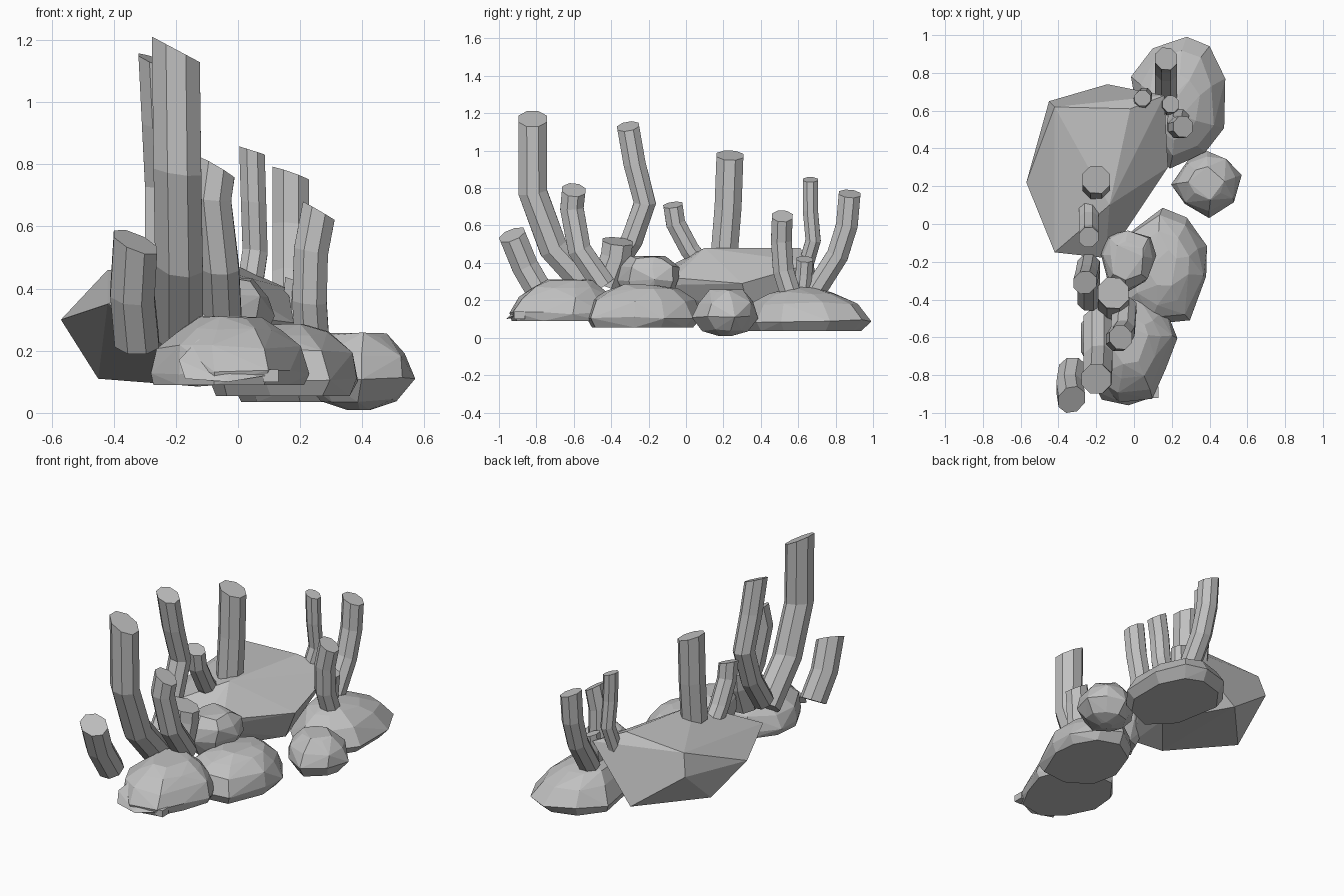
import bpy, bmesh, math, random
from mathutils import Vector

random.seed(4)
stone = bpy.data.materials.new("stone grey")
stone.diffuse_color = (0.53, 0.53, 0.53, 1)


def finish(name, bm):
    bmesh.ops.recalc_face_normals(bm, faces=bm.faces[:])
    me = bpy.data.meshes.new(name)
    bm.to_mesh(me)
    bm.free()
    me.materials.append(stone)
    ob = bpy.data.objects.new(name, me)
    bpy.context.collection.objects.link(ob)


def hull(name, points):
    """Faceted convex stone around a set of points."""
    bm = bmesh.new()
    for p in points:
        bm.verts.new(p)
    out = bmesh.ops.convex_hull(bm, input=bm.verts[:])
    junk = {v for v in out["geom_interior"] + out["geom_unused"]
            if isinstance(v, bmesh.types.BMVert) and v.is_valid}
    bmesh.ops.delete(bm, geom=list(junk), context='VERTS')
    bmesh.ops.dissolve_limit(bm, angle_limit=math.radians(4),
                             verts=bm.verts[:], edges=bm.edges[:])
    finish(name, bm)


def rock(name, outline, levels, centre, jitter=0.012):
    """Outline scaled about a centre at each (scale, z) level."""
    pts = []
    for i, (s, z) in enumerate(levels):
        for x, y in outline:
            j = 0 if i == 0 else jitter
            pts.append((centre[0] + (x - centre[0]) * s + random.uniform(-j, j),
                        centre[1] + (y - centre[1]) * s + random.uniform(-j, j),
                        z + random.uniform(-j, j) * 0.7))
    hull(name, pts)


def tube(name, path, r, slope, sides=8):
    """Bent prism along a path, with its top cut sloping down towards +x."""
    bm = bmesh.new()
    P = [Vector(p) for p in path]
    rings = []
    for i, p in enumerate(P):
        t = (P[min(i + 1, len(P) - 1)] - P[max(i - 1, 0)]).normalized()
        u = Vector((1, 0, 0))
        u = (u - t * u.dot(t)).normalized()
        v = t.cross(u)
        ring = []
        for k in range(sides):
            a = math.tau * (k + 0.5) / sides
            c = p + (u * math.cos(a) + v * math.sin(a)) * r
            # the cut fades to level rings further down
            c += t * slope * (1 if i == 0 else 0.3) * math.cos(a) * r
            ring.append(bm.verts.new(c))
        rings.append(ring)
    for a, b in zip(rings, rings[1:]):
        for k in range(sides):
            n = (k + 1) % sides
            bm.faces.new((a[k], a[n], b[n], b[k]))
    bm.faces.new(rings[0])
    bm.faces.new(rings[-1])
    finish(name, bm)


# large angular boulder
hull("main_boulder", [
    (-0.42, 0.62, 0.46), (-0.02, 0.61, 0.48), (-0.13, 0.10, 0.48),
    (-0.57, 0.22, 0.30), (-0.42, -0.15, 0.35), (-0.45, 0.65, 0.33),
    (-0.14, 0.74, 0.10), (0.16, 0.68, 0.40), (0.18, 0.30, 0.29),
    (-0.06, -0.06, 0.32), (-0.15, -0.18, 0.28), (-0.45, 0.40, 0.11),
    (-0.13, 0.10, 0.085), (0.08, 0.35, 0.10)])

# low flat-bottomed stones
rock("back_stone",
     [(-0.02, 0.78), (0.1, 0.94), (0.27, 0.99), (0.39, 0.94), (0.475, 0.77),
      (0.475, 0.51), (0.38, 0.37), (0.2, 0.29), (0.04, 0.45)],
     [(0.86, 0.035), (1, 0.09), (0.8, 0.185), (0.5, 0.24), (0.2, 0.265)], (0.2, 0.6))
rock("middle_stone",
     [(0.14, 0.075), (0.29, 0.025), (0.375, -0.12), (0.39, -0.28), (0.29, -0.52),
      (0.1, -0.54), (-0.06, -0.44), (-0.1, -0.25), (-0.02, -0.03)],
     [(0.88, 0.055), (1, 0.11), (0.88, 0.2), (0.62, 0.255), (0.33, 0.28)], (0.14, -0.23))
rock("front_stone",
     [(-0.08, -0.95), (0.09, -0.92), (0.17, -0.77), (0.225, -0.6), (0.17, -0.45),
      (0.02, -0.35), (-0.16, -0.37), (-0.27, -0.52), (-0.285, -0.68), (-0.2, -0.85)],
     [(0.95, 0.09), (1, 0.13), (0.87, 0.21), (0.65, 0.265), (0.38, 0.305)], (-0.03, -0.6))
rock("upper_stone",
     [(-0.04, -0.03), (0.08, -0.07), (0.11, -0.17), (0.07, -0.31), (-0.05, -0.36),
      (-0.15, -0.3), (-0.17, -0.16), (-0.13, -0.06)],
     [(0.7, 0.2), (1, 0.31), (0.92, 0.38), (0.6, 0.43)], (-0.03, -0.2))
rock("round_stone",
     [(0.39, 0.375), (0.5, 0.35), (0.565, 0.25), (0.54, 0.12), (0.4, 0.04),
      (0.27, 0.11), (0.205, 0.22), (0.28, 0.34)],
     [(0.22, 0.01), (0.68, 0.04), (1, 0.11), (0.88, 0.19), (0.5, 0.25)], (0.39, 0.21), 0.012)
# flat slab on the front of the front stone, and a chip beside it
hull("front_slab", [(-0.17, -0.93, 0.11), (-0.19, -0.89, 0.17), (-0.13, -0.84, 0.235),
                    (-0.03, -0.81, 0.27), (0.1, -0.88, 0.17), (0.09, -0.92, 0.12),
                    (-0.03, -0.96, 0.10), (-0.05, -0.7, 0.14)])
hull("stone_chip", [(x, y, z) for x in (0.08, 0.13) for y in (-0.92, -0.86)
                    for z in (0.1, 0.14)])

# bent tubes: path from top to base, radius, slope of the cut top
tubes = [
    ([(-0.2, -0.82, 1.17), (-0.195, -0.82, 0.78), (-0.19, -0.71, 0.48), (-0.19, -0.5, 0.25)], 0.083, 0.55),
    ([(-0.33, -0.93, 0.55), (-0.34, -0.86, 0.38), (-0.325, -0.77, 0.225)], 0.077, 0.35),
    ([(-0.07, -0.6, 0.79), (-0.085, -0.61, 0.69), (-0.06, -0.57, 0.47), (-0.05, -0.44, 0.28)], 0.068, 0.4),
    ([(-0.26, -0.31, 1.13), (-0.25, -0.275, 0.93), (-0.24, -0.22, 0.72), (-0.24, -0.29, 0.52), (-0.24, -0.41, 0.34)], 0.064, 0.45),
    ([(-0.11, -0.365, 0.515), (-0.11, -0.375, 0.43), (-0.11, -0.43, 0.28)], 0.088, 0.25),
    ([(-0.24, -0.07, 0.71), (-0.24, -0.055, 0.61), (-0.24, 0.02, 0.47), (-0.24, 0.09, 0.38)], 0.056, 0.3),
    ([(-0.2, 0.235, 0.975), (-0.2, 0.225, 0.7), (-0.2, 0.205, 0.45)], 0.078, 0.35),
    ([(0.26, 0.515, 0.65), (0.235, 0.51, 0.52), (0.23, 0.52, 0.36), (0.24, 0.57, 0.2)], 0.06, 0.35),
    ([(0.045, 0.665, 0.845), (0.05, 0.665, 0.68), (0.055, 0.68, 0.52), (0.03, 0.63, 0.35), (0.03, 0.6, 0.26)], 0.044, 0.35),
    ([(0.195, 0.635, 0.42), (0.19, 0.63, 0.34), (0.19, 0.62, 0.24)], 0.048, 0.3),
    ([(0.17, 0.875, 0.77), (0.17, 0.86, 0.6), (0.17, 0.81, 0.44), (0.17, 0.69, 0.25)], 0.063, 0.35),
]
for i, (path, r, slope) in enumerate(tubes):
    tube("tube_%02d" % (i + 1), path, r, slope)
